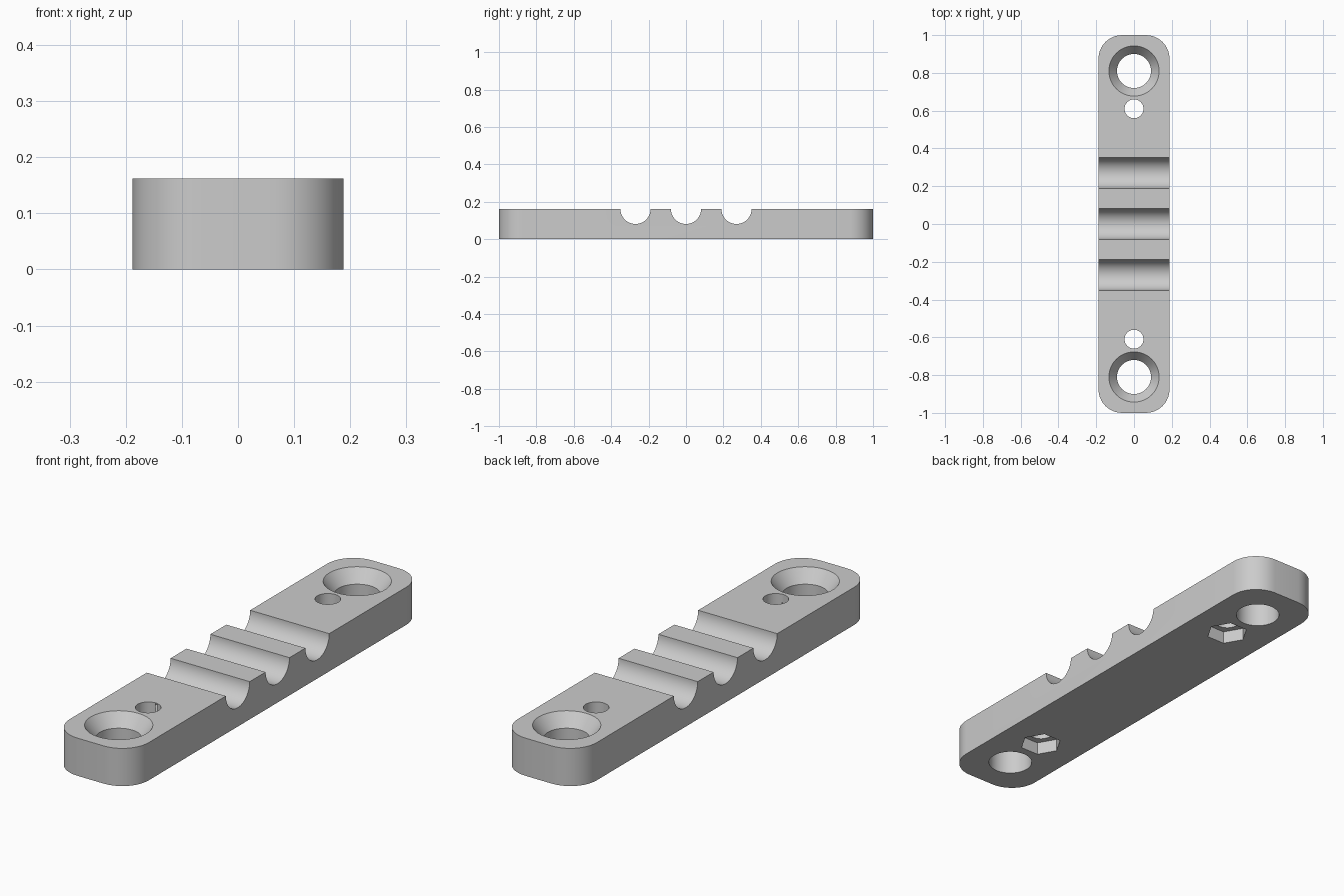
import bpy
import bmesh
import math
from mathutils import Matrix

if "Cube" in bpy.data.objects:
    bpy.data.objects.remove(bpy.data.objects["Cube"], do_unlink=True)

HALF_WIDTH = 0.188
HEIGHT = 0.162
GROOVE_RADIUS = 0.081

grey = bpy.data.materials.new("plain grey")
grey.use_nodes = True
colour = (0.6, 0.6, 0.6, 1)
grey.diffuse_color = colour
grey.node_tree.nodes["Principled BSDF"].inputs["Base Color"].default_value = colour


def finish(bm, name):
    bmesh.ops.recalc_face_normals(bm, faces=bm.faces)
    mesh = bpy.data.meshes.new(name)
    bm.to_mesh(mesh)
    bm.free()
    mesh.materials.append(grey)
    obj = bpy.data.objects.new(name, mesh)
    bpy.context.collection.objects.link(obj)
    return obj


def turned(name, profile, y, sides):
    """Closed solid from (radius, z) pairs stacked around a vertical axis."""
    bm = bmesh.new()
    rings = []
    for r, z in profile:
        angles = [math.tau * i / sides for i in range(sides)]
        rings.append([bm.verts.new((r * math.cos(a), y + r * math.sin(a), z))
                      for a in angles])
    for low, high in zip(rings, rings[1:]):
        for i in range(sides):
            j = (i + 1) % sides
            bm.faces.new((low[i], low[j], high[j], high[i]))
    bm.faces.new(rings[0])
    bm.faces.new(rings[-1])
    return finish(bm, name)


# Slab with rounded vertical corners
bm = bmesh.new()
bmesh.ops.create_cube(bm, size=1)
bmesh.ops.scale(bm, vec=(2 * HALF_WIDTH, 2, HEIGHT), verts=bm.verts)
bmesh.ops.translate(bm, vec=(0, 0, HEIGHT / 2), verts=bm.verts)
uprights = [e for e in bm.edges
            if abs(e.verts[0].co.z - e.verts[1].co.z) > HEIGHT / 2]
bmesh.ops.bevel(bm, geom=uprights, offset=0.125, segments=10,
                profile=0.5, affect='EDGES')
plate = finish(bm, "clamp_plate")

cutters = []

# Three round grooves across the top
for y in (-0.27, 0, 0.27):
    bm = bmesh.new()
    bmesh.ops.create_cone(
        bm, cap_ends=True, segments=64, radius1=GROOVE_RADIUS,
        radius2=GROOVE_RADIUS, depth=1,
        matrix=Matrix.Translation((0, y, HEIGHT)) @ Matrix.Rotation(math.pi / 2, 4, 'Y'))
    cutters.append(finish(bm, "groove_cutter"))

# Countersunk screw holes, pin holes and hexagonal nut pockets at both ends
for side in (-1, 1):
    cutters.append(turned("screw_hole_cutter", [
        (0.09, -0.1), (0.09, HEIGHT - 0.055),
        (0.133, HEIGHT), (0.133, HEIGHT + 0.1)], side * 0.81, 64))
    cutters.append(turned("pin_hole_cutter", [(0.05, -0.1), (0.05, 0.3)],
                          side * 0.61, 48))
    cutters.append(turned("nut_pocket_cutter", [(0.086, -0.1), (0.086, 0.055)],
                          side * 0.61, 6))

# Cut everything out of the slab
bpy.context.view_layer.objects.active = plate
plate.select_set(True)
for cutter in cutters:
    cutter.hide_render = True
    mod = plate.modifiers.new("cut", 'BOOLEAN')
    mod.operation = 'DIFFERENCE'
    mod.solver = 'EXACT'
    mod.object = cutter
    bpy.ops.object.modifier_apply(modifier=mod.name)
for cutter in cutters:
    bpy.data.objects.remove(cutter, do_unlink=True)

bpy.ops.object.shade_smooth_by_angle(angle=math.radians(30))
